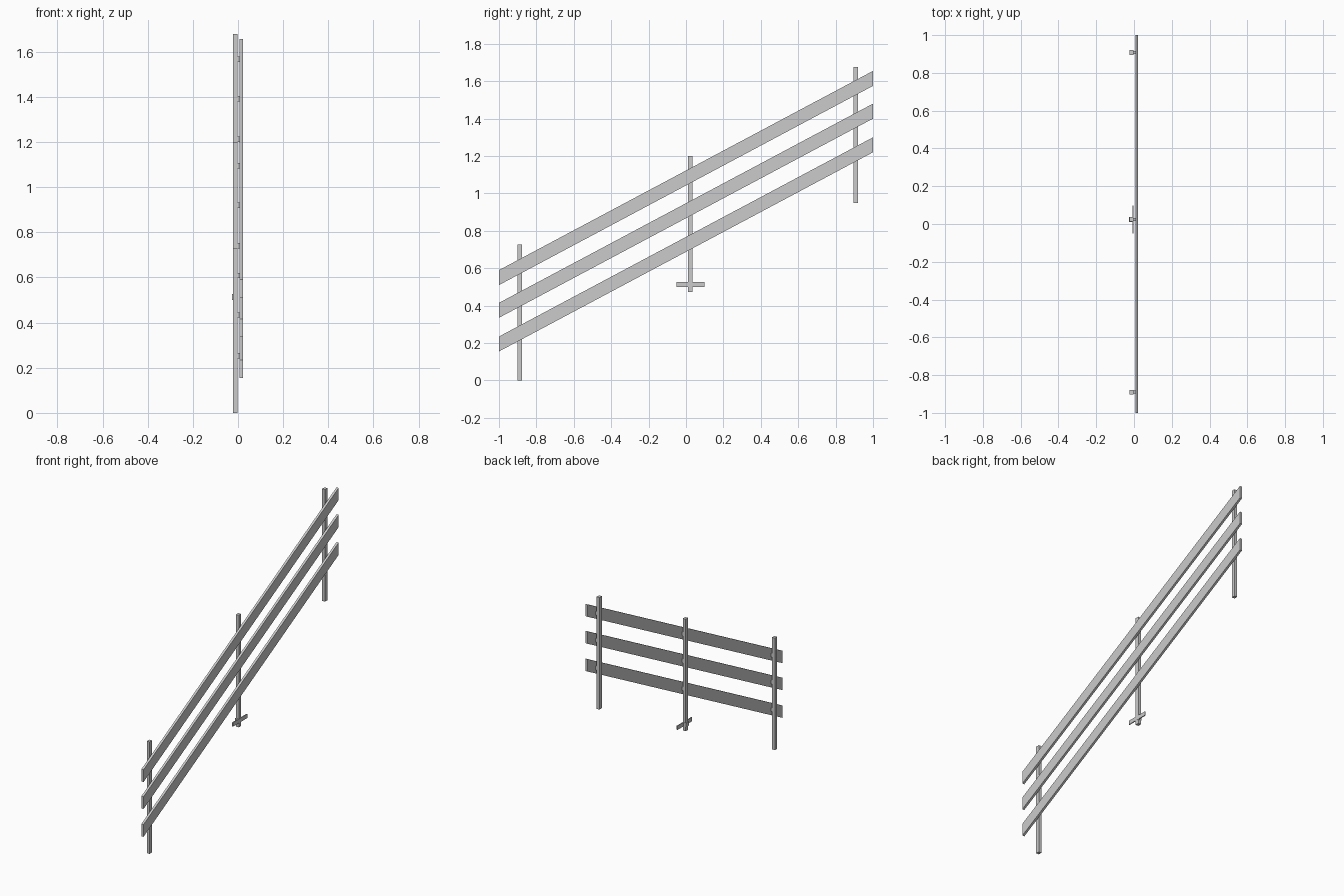
import bpy, bmesh
from mathutils import Vector

if "Cube" in bpy.data.objects:
    bpy.data.objects.remove(bpy.data.objects["Cube"])

SLOPE = 0.5325
RAIL_Z = (0.195, 0.375, 0.55)      # rail centre heights at y = -1
POSTS = ((-0.89, 0.0), (0.024, 0.472), (0.908, 0.95))


def box(name, x, y, z, slope=0.0):
    """Box from (min, max) ranges; z can rise along y."""
    bm = bmesh.new()
    bmesh.ops.create_cube(bm, size=1)
    for v in bm.verts:
        p = [r[0] + (c + 0.5) * (r[1] - r[0]) for c, r in zip(v.co, (x, y, z))]
        p[2] += slope * (p[1] - y[0])
        v.co = Vector(p)
    me = bpy.data.meshes.new(name)
    bm.to_mesh(me)
    bm.free()
    ob = bpy.data.objects.new(name, me)
    bpy.context.collection.objects.link(ob)
    return ob


# sloping rails with plumb-cut ends
for i, z in enumerate(RAIL_Z):
    box(f"rail_{i + 1}", (0.007, 0.022), (-1, 1), (z - 0.04, z + 0.04), SLOPE)

# upright posts, each with spacers that carry the rails
for i, (y, z0) in enumerate(POSTS):
    box(f"post_{i + 1}", (-0.023, -0.003), (y - 0.012, y + 0.012), (z0, z0 + 0.727))
    for j, rz in enumerate(RAIL_Z):
        z = rz + SLOPE * (y + 1)
        box(f"spacer_{i + 1}_{j + 1}", (-0.004, 0.008), (y - 0.008, y + 0.008),
            (z - 0.012, z + 0.012))

# fixing plate and clamp at the foot of the middle post
box("fixing_plate", (-0.008, -0.002), (-0.05, 0.098), (0.5, 0.526))
box("plate_clamp", (-0.027, -0.002), (0.01, 0.038), (0.5, 0.526))
